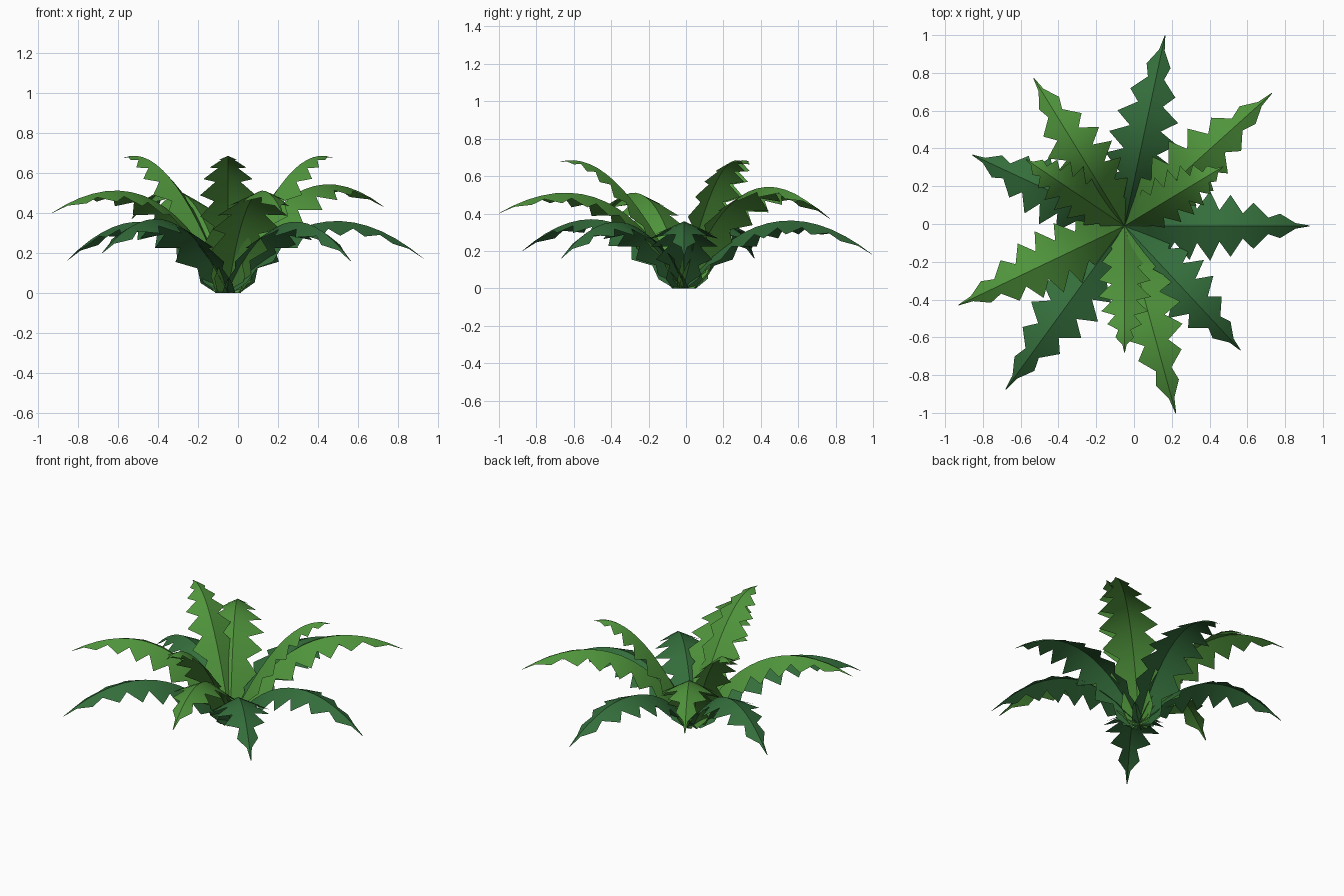
import bpy
from math import sin, cos, pi, radians, hypot

if "Cube" in bpy.data.objects:
    bpy.data.objects.remove(bpy.data.objects["Cube"])

def material(name, color):
    m = bpy.data.materials.new(name)
    m.diffuse_color = (*color, 1)
    m.use_nodes = True
    m.node_tree.nodes["Principled BSDF"].inputs["Base Color"].default_value = m.diffuse_color
    return m

LIGHT = material("light_green", (0.08, 0.30, 0.045))
DARK = material("dark_green", (0.034, 0.155, 0.044))
CX, CY = -0.05, -0.01      # crown of the plant
R0, N, FOLD = 0.0, 15, 0.45

def frond(name, angle, mid, tip, width, mat):
    """Arched leaf: toothed outline, folded down along its midrib."""
    a = radians(angle)
    verts, faces = [], []
    for i in range(N + 1):
        t = i / N
        # midrib on a quadratic curve in the (radius, height) plane
        r = (1-t)**2 * R0 + 2*t*(1-t) * mid[0] + t*t * tip[0]
        z = 2*t*(1-t) * mid[1] + t*t * tip[1]
        dr = 2*(1-t) * (mid[0]-R0) + 2*t * (tip[0]-mid[0])
        dz = 2*(1-t) * mid[1] + 2*t * (tip[1]-mid[1])
        d = hypot(dr, dz)
        # tooth tips on odd rows, notches on even rows
        w = width * sin(pi * t**0.87) * (1 if i % 2 else 0.46) + 0.06 * (1-t)**4
        if i == N:
            w = 0.002
        for s in (-1, 0, 1):
            drop = FOLD * w * abs(s)
            rr, zz = r + drop * dz / d, max(0, z - drop * dr / d)
            verts.append((CX + rr*cos(a) - s*w*sin(a),
                          CY + rr*sin(a) + s*w*cos(a), zz))
        if i:
            k = 3 * i
            faces += [(k-3, k, k+1, k-2), (k-2, k+1, k+2, k-1)]
    me = bpy.data.meshes.new(name)
    me.from_pydata(verts, [], faces)
    me.materials.append(mat)
    ob = bpy.data.objects.new(name, me)
    bpy.context.collection.objects.link(ob)
    bpy.context.view_layer.objects.active = ob
    ob.select_set(True)
    bpy.ops.object.shade_smooth_by_angle(angle=radians(30))
    ob.select_set(False)

# low dark fronds: angle, reach, tip height
for i, (ang, reach, h) in enumerate([(0, .98, .17), (78, 1.03, .18), (155, .89, .16),
                                     (234, 1.07, .20), (313, .90, .16)]):
    frond(f"low_frond_{i+1}", ang, (0.45*reach, 0.62), (reach, h), 0.18, DARK)

# middle light fronds: angle, reach, tip height, arch height
for i, (ang, reach, h, mz) in enumerate([(42, 1.05, .43, .79), (121.6, .92, .37, .80),
                                         (205.5, .975, .40, .75), (285.3, 1.03, .40, .75)]):
    frond(f"middle_frond_{i+1}", ang, (0.40*reach, mz), (reach, h), 0.175, LIGHT)

# upright inner fronds: angle, reach
for i, (ang, reach) in enumerate([(-90, .67), (31, .61), (146, .63)]):
    frond(f"inner_frond_{i+1}", ang, (0.55*reach, 0.77), (reach, 0.675), 0.135, LIGHT)
